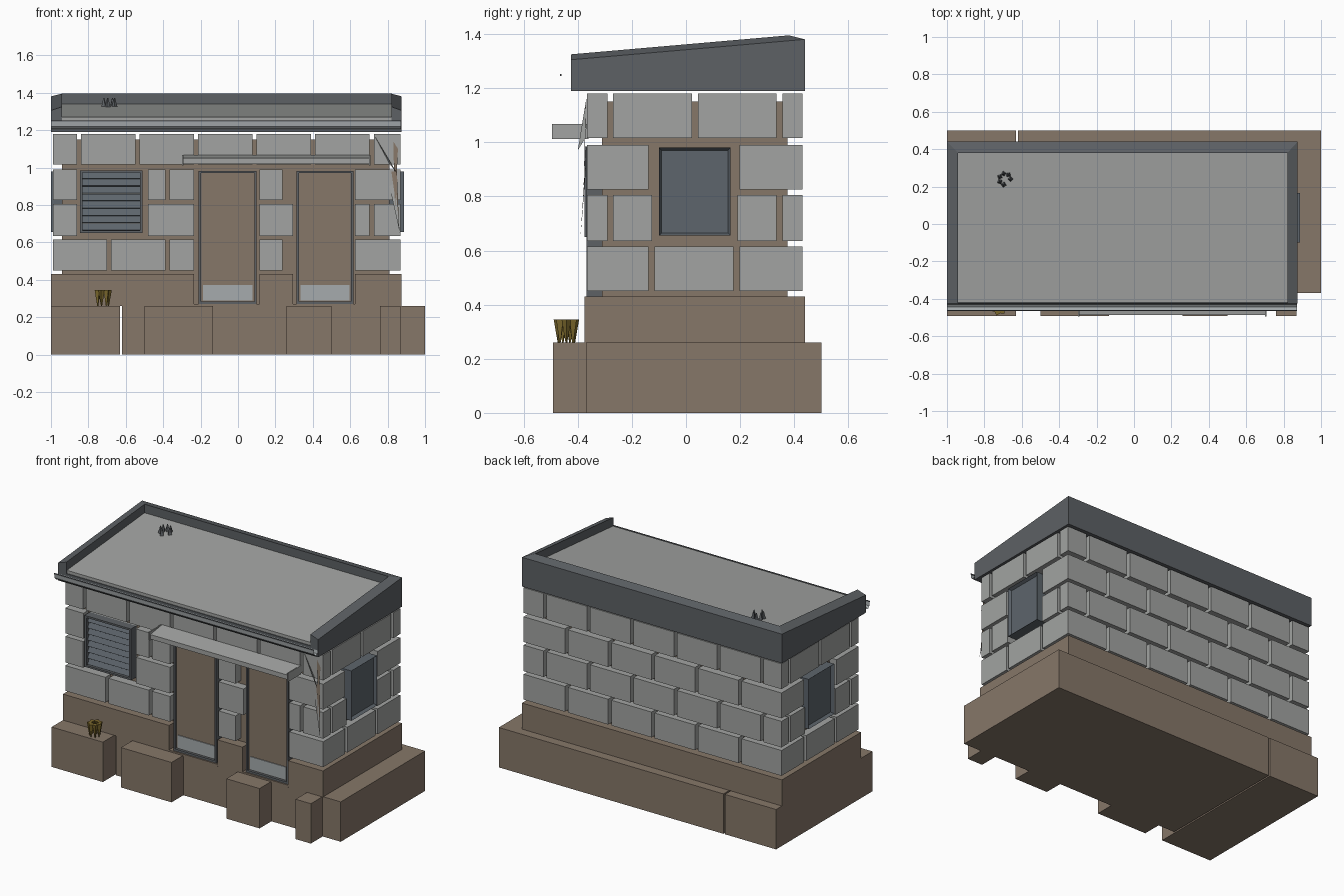
import bpy, bmesh, math
from mathutils import Matrix, Vector

if "Cube" in bpy.data.objects:
    bpy.data.objects.remove(bpy.data.objects["Cube"])


def material(name, r, g, b):
    m = bpy.data.materials.new(name)
    m.use_nodes = True
    m.diffuse_color = (r, g, b, 1)
    bsdf = m.node_tree.nodes["Principled BSDF"]
    bsdf.inputs["Base Color"].default_value = (r, g, b, 1)
    bsdf.inputs["Roughness"].default_value = 0.9
    return m


EARTH = material("brown concrete", 0.24, 0.185, 0.14)
BLOCK = material("grey block", 0.36, 0.37, 0.36)
SLATE = material("dark slate", 0.11, 0.12, 0.13)
PANE = material("blue slate", 0.11, 0.13, 0.15)
STEEL = material("light steel", 0.38, 0.41, 0.42)
OLIVE = material("olive plant", 0.2, 0.14, 0.026)


def finish(name, bm, mat, recalc=True):
    if recalc:
        bmesh.ops.recalc_face_normals(bm, faces=bm.faces)
    me = bpy.data.meshes.new(name)
    bm.to_mesh(me)
    bm.free()
    me.materials.append(mat)
    ob = bpy.data.objects.new(name, me)
    bpy.context.collection.objects.link(ob)
    return ob


def add_box(bm, x, y, z):
    size = Matrix.Diagonal((x[1] - x[0], y[1] - y[0], z[1] - z[0], 1))
    mid = Matrix.Translation((sum(x) / 2, sum(y) / 2, sum(z) / 2))
    return bmesh.ops.create_cube(bm, size=1, matrix=mid @ size)["verts"]


def boxes(name, mat, *items):
    bm = bmesh.new()
    for item in items:
        add_box(bm, *item)
    return finish(name, bm, mat)


def extrude_profile(name, mat, profile, x, closed=True):
    # sweep a (y, z) profile along x
    bm = bmesh.new()
    a = [bm.verts.new((x[0], *p)) for p in profile]
    b = [bm.verts.new((x[1], *p)) for p in profile]
    n = len(profile)
    for i in range(n if closed else n - 1):
        j = (i + 1) % n
        bm.faces.new((a[i], b[i], b[j], a[j]))
    if closed:
        bm.faces.new(a)
        bm.faces.new(b[::-1])
    return finish(name, bm, mat, closed)


# Foundation slabs, front piers and stepped plinth
boxes("foundation", EARTH, ((-1, -0.63), (-0.37, 0.5), (0, 0.26)),
      ((-0.62, 1), (-0.37, 0.5), (0, 0.26)))
PIERS = [(-1, -0.63), (-0.5, -0.135), (0.26, 0.5), (0.76, 0.87)]
boxes("front_piers", EARTH, *[(p, (-0.492, -0.36), (0, 0.26)) for p in PIERS])
DOORS = [(-0.235, 0.115), (0.295, 0.625)]
boxes("plinth", EARTH, ((-1, 0.875), (-0.31, 0.44), (0.26, 0.43)),
      *[((a, b), (-0.375, -0.3), (0.26, 0.43))
        for a, b in [(-1, -0.235), (0.115, 0.295), (0.625, 0.875)]],
      *[(d, (-0.375, -0.3), (0.255, 0.27)) for d in DOORS])

# Mortar core
boxes("mortar_core", EARTH, ((-0.94, 0.81), (-0.31, 0.375), (0.43, 1.15)))

# Running-bond block courses, split around the openings
COURSES = [(0.45, 0.615), (0.635, 0.805), (0.825, 0.99), (1.015, 1.18)]


def course(lo, hi, first, openings):
    cuts = [(lo - 1, lo), (hi, hi + 1)] + openings
    cuts += [(first + 0.313 * k - 0.011, first + 0.313 * k + 0.011) for k in range(7)
             if first + 0.313 * k < hi - 0.03]
    spans, end = [], lo
    for a, b in sorted(cuts):
        if a - end > 0.045:
            spans.append((end, a))
        end = max(end, b)
    return spans


LOUVRE = (-0.86, -0.48)
SIDE_HOLE = (-0.125, 0.19)
walls = {"front": [], "back": [], "right": [], "left": []}
for i, z in enumerate(COURSES):
    first = -0.85 if i % 2 else -0.69
    middle = i in (1, 2)
    holes = (DOORS if i < 3 else []) + ([LOUVRE] if middle else [])
    for s in course(-0.99, 0.87, first, holes):
        walls["front"].append((s, (-0.365, -0.3), z))
    for s in course(-0.99, 0.87, first, []):
        walls["back"].append((s, (0.365, 0.43), z))
    for s in course(-0.365, 0.43, -0.28 if i % 2 else -0.127, [SIDE_HOLE] if middle else []):
        walls["right"].append(((0.8, 0.87), s, z))
        walls["left"].append(((-0.99, -0.93), s, z))
for side, items in walls.items():
    boxes(side + "_wall_blocks", BLOCK, *items)

# Doors with frame, leaf and kick plate
for n, x in enumerate([(-0.21, 0.1), (0.313, 0.617)]):
    a, b = x
    boxes(f"door_frame_{n}", SLATE, ((a, a + 0.012), (-0.367, -0.3), (0.27, 0.982)),
          ((b - 0.012, b), (-0.367, -0.3), (0.27, 0.982)),
          (x, (-0.367, -0.3), (0.97, 0.982)), (x, (-0.367, -0.3), (0.27, 0.284)))
    boxes(f"door_leaf_{n}", EARTH, ((a + 0.01, b - 0.01), (-0.35, -0.3), (0.28, 0.975)))
    boxes(f"door_kick_plate_{n}", STEEL, ((a + 0.022, b - 0.022), (-0.355, -0.349), (0.288, 0.372)))

# Louvred front opening
wx, wz = (-0.845, -0.51), (0.65, 0.985)
boxes("louvre_frame", SLATE, ((wx[0], wx[0] + 0.014), (-0.375, -0.3), wz),
      ((wx[1] - 0.014, wx[1]), (-0.375, -0.3), wz),
      (wx, (-0.375, -0.3), (0.973, 0.985)), (wx, (-0.375, -0.3), (0.65, 0.662)))
boxes("louvre_backing", BLOCK, (wx, (-0.32, -0.3), wz))
bm = bmesh.new()
for k in range(8):
    vs = add_box(bm, (wx[0] + 0.01, wx[1] - 0.01), (-0.003, 0.003), (-0.021, 0.021))
    tilt = Matrix.Rotation(math.radians(-32), 4, "X")
    bmesh.ops.transform(bm, matrix=Matrix.Translation((0, -0.35, 0.682 + 0.0395 * k)) @ tilt, verts=vs)
finish("louvre_slats", bm, PANE)

# Side windows with recessed panes
for name, x, s in (("right", (0.8, 0.888), 1), ("left", (-1.0, -0.93), -1)):
    bm = bmesh.new()
    add_box(bm, x, (-0.1, 0.165), (0.655, 0.98))
    face = [f for f in bm.faces if f.normal.x * s > 0.9]
    bmesh.ops.inset_region(bm, faces=face, thickness=0.014)
    bmesh.ops.translate(bm, vec=(-0.02 * s, 0, 0), verts=face[0].verts)
    finish(name + "_window", bm, PANE)


# Sloping parapet: open at the front, its top tilted outward
def slope(y):
    return 1.305 + 0.087 * (y + 0.425)


bm = bmesh.new()
rings = []
for ox, oy, ix, iy in [(-1, -0.425, -0.94, -0.425), (-1, 0.44, -0.94, 0.38),
                       (0.875, 0.44, 0.82, 0.38), (0.875, -0.425, 0.82, -0.425)]:
    rings.append([bm.verts.new(p) for p in (
        (ox, oy, 1.19), (ox, oy, slope(oy)), (ix, iy, slope(iy) + 0.02), (ix, iy, 1.19))])
for r, q in zip(rings, rings[1:]):
    for i in range(4):
        j = (i + 1) % 4
        bm.faces.new((r[i], q[i], q[j], r[j]))
bm.faces.new(rings[0])
bm.faces.new(rings[-1][::-1])
finish("roof_parapet", bm, SLATE)

# Roof deck, front fascia and gutter
extrude_profile("roof_deck", BLOCK, [(-0.42, 1.235), (-0.42, 1.27), (0.385, 1.34), (0.385, 1.305)],
                (-0.945, 0.825))
boxes("front_fascia", SLATE, ((-0.98, 0.86), (-0.425, -0.4), (1.19, 1.25)))
extrude_profile("gutter", STEEL, [(-0.426, 1.235), (-0.43, 1.215), (-0.445, 1.205),
                                  (-0.46, 1.22), (-0.463, 1.25)], (-1, 0.872), False)
boxes("gutter_lip", SLATE, ((-1, 0.872), (-0.465, -0.46), (1.245, 1.252)))

# Canopy over the doors
extrude_profile("door_canopy", BLOCK, [(-0.365, 1.06), (-0.365, 1.068), (-0.486, 1.05), (-0.486, 1.02),
                                       (-0.48, 1.02), (-0.48, 1.042)], (-0.295, 0.705))
boxes("canopy_brackets", BLOCK, *[((x, x + 0.008), (-0.495, -0.36), (1.012, 1.068))
                                  for x in (-0.3, 0.7)])


# Splintered corner shards
def shards(name, mat, tris):
    bm = bmesh.new()
    for tri in tris:
        bm.faces.new([bm.verts.new(p) for p in tri])
    finish(name, bm, mat, False)


shards("corner_shards", BLOCK, [
    ((0.73, -0.367, 1.17), (0.81, -0.369, 1.02), (0.85, -0.4, 0.97)),
    ((0.81, -0.37, 0.9), (0.84, -0.372, 0.92), (0.865, -0.39, 0.65))])
shards("corner_splinters", EARTH, [
    ((0.83, -0.37, 1.14), (0.855, -0.372, 1.1), (0.84, -0.38, 0.76)),
    ((0.82, -0.368, 0.98), (0.85, -0.37, 0.98), (0.86, -0.385, 0.7))])


# Rings of pointed pieces: plant on the pier, vent stub on the roof
def ring(name, mat, centre, radius, count, total, r_low, r_high, height):
    bm = bmesh.new()
    for k in range(count):
        a = math.tau * k / total
        at = Vector(centre) + Vector((math.cos(a), math.sin(a), 0)) * radius
        m = Matrix.Translation(at) @ Matrix.Rotation(a, 4, "Z")
        bmesh.ops.create_cone(bm, cap_ends=True, segments=4, radius1=r_low, radius2=r_high,
                              depth=height, matrix=m)
    finish(name, bm, mat)


ring("pier_plant", OLIVE, (-0.723, -0.442, 0.302), 0.03, 7, 7, 0.003, 0.018, 0.085)
ring("roof_vent_stub", SLATE, (-0.69, 0.24, 1.347), 0.03, 6, 7, 0.016, 0.003, 0.05)
